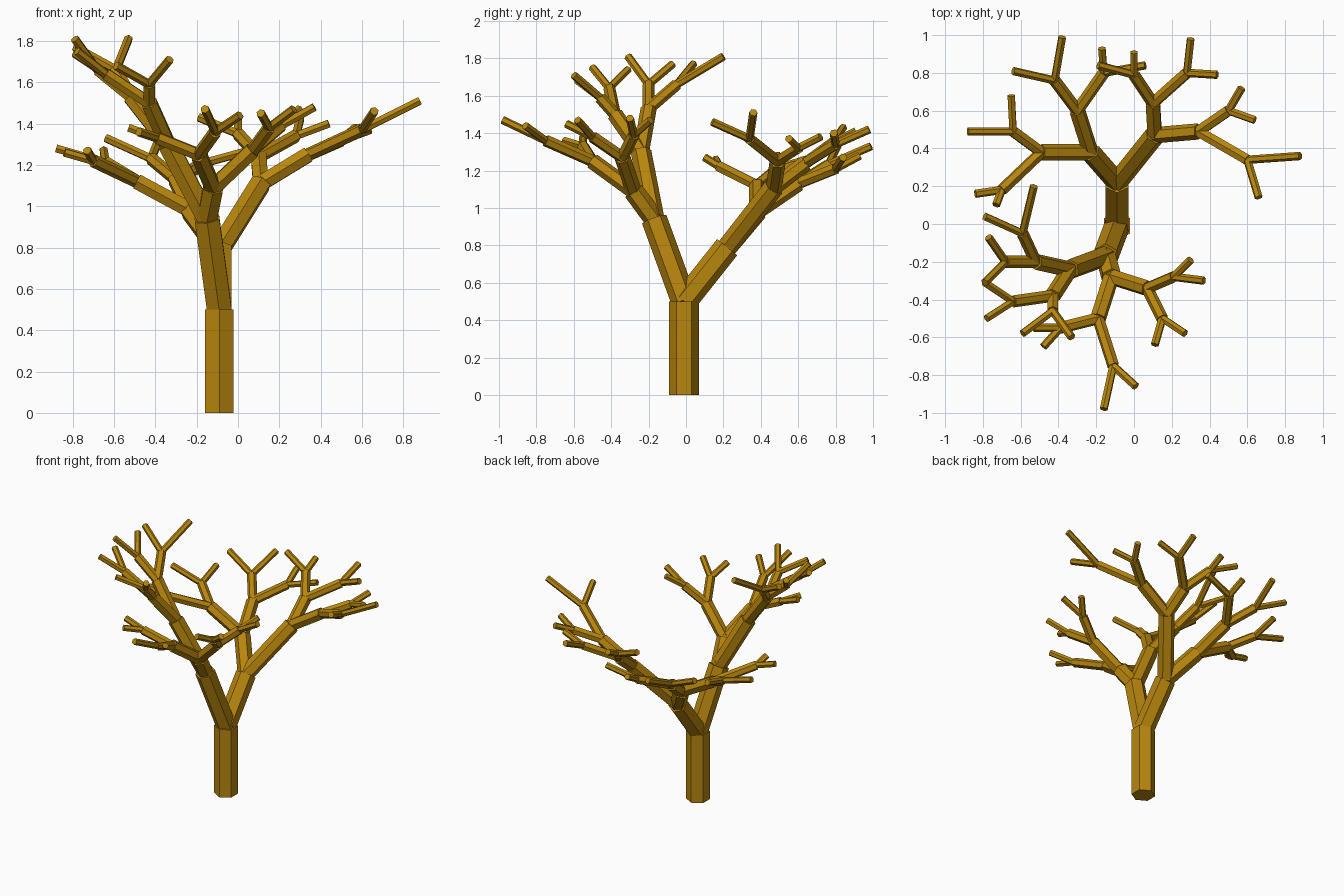
import bpy
import bmesh
from mathutils import Matrix, Vector

default_cube = bpy.data.objects.get("Cube")
if default_cube:
    bpy.data.objects.remove(default_cube, do_unlink=True)

# One flat bark colour
bark = bpy.data.materials.new("ochre_bark")
bark.use_nodes = True
bark.diffuse_color = (0.479, 0.238, 0.004, 1)
shader = bark.node_tree.nodes["Principled BSDF"]
shader.inputs["Base Color"].default_value = bark.diffuse_color
shader.inputs["Roughness"].default_value = 0.9

# Radius of a stem by its fork level, trunk first
RADII = (0.08, 0.069, 0.055, 0.043, 0.032, 0.022)


def stem(x, y, z, *shoots):
    """A stem ending at a point given in hundredths, with its shoots."""
    return Vector((x, y, z)) / 100, shoots


def add_prism(bm, start, end, radius):
    """Six-sided capped prism between two points."""
    axis = end - start
    turn = Vector((0, 0, 1)).rotation_difference(axis).to_matrix().to_4x4()
    bmesh.ops.create_cone(
        bm, cap_ends=True, segments=6, radius1=radius, radius2=radius,
        depth=axis.length, matrix=Matrix.Translation((start + end) / 2) @ turn)


def grow(bm, start, branch, level):
    """Add a stem, then everything that forks from its end."""
    end, shoots = branch
    add_prism(bm, start, end, RADII[level])
    for shoot in shoots:
        grow(bm, end, shoot, level + 1)


def build(name, start, branch, level):
    bm = bmesh.new()
    grow(bm, start, branch, level)
    mesh = bpy.data.meshes.new(name)
    bm.to_mesh(mesh)
    bm.free()
    mesh.materials.append(bark)
    part = bpy.data.objects.new(name, mesh)
    bpy.context.collection.objects.link(part)


# Trunk and the two main boughs
root = Vector((-0.09, -0.01, 0))
trunk = stem(-9, -1, 50)
back_bough = stem(-9, 22, 79)
front_bough = stem(-15, -17, 94)

# Limbs: each forks into branches, then branchlets, then twigs
back_right_limb = stem(
    -23, 38, 98,
    stem(-30, 60, 113,
         stem(-42, 76, 123, stem(-38, 99, 133), stem(-64, 81, 133)),
         stem(-16, 80, 121, stem(-17, 93, 128), stem(6, 84, 127))),
    stem(-49, 38, 112,
         stem(-64, 49, 121, stem(-65, 68, 127), stem(-88, 49, 128)),
         stem(-70, 18, 122, stem(-84, 16, 126), stem(-73, 10, 127))))

back_left_limb = stem(
    11, 47, 111,
    stem(10, 64, 124,
         stem(28, 80, 134, stem(30, 98, 142), stem(44, 79, 140)),
         stem(0, 79, 135, stem(0, 91, 141), stem(-19, 84, 143))),
    stem(34, 49, 125,
         stem(50, 60, 132, stem(57, 72, 138), stem(64, 55, 137)),
         stem(60, 34, 137, stem(88, 36, 151), stem(66, 14, 146))))

front_right_limb = stem(
    -34, -24, 130,
    stem(-52, -20, 153,
         stem(-59, -5, 166, stem(-53, 20, 181), stem(-79, 4, 177)),
         stem(-68, -20, 166, stem(-77, -7, 177), stem(-79, -31, 181))),
    stem(-43, -38, 150,
         stem(-64, -41, 164, stem(-79, -31, 174), stem(-78, -50, 175)),
         stem(-43, -46, 159, stem(-59, -58, 168), stem(-33, -60, 171))))

front_left_limb = stem(
    -12, -28, 109,
    stem(7, -34, 127,
         stem(21, -28, 139, stem(30, -19, 147), stem(37, -30, 148)),
         stem(15, -50, 138, stem(11, -64, 145), stem(27, -58, 147))),
    stem(-19, -50, 125,
         stem(-11, -75, 136, stem(-16, -98, 147), stem(1, -86, 144)),
         stem(-39, -55, 133, stem(-48, -65, 136), stem(-53, -55, 138))))

build("trunk", root, trunk, 0)
build("back_bough", trunk[0], back_bough, 1)
build("front_bough", trunk[0], front_bough, 1)
build("back_right_limb", back_bough[0], back_right_limb, 2)
build("back_left_limb", back_bough[0], back_left_limb, 2)
build("front_right_limb", front_bough[0], front_right_limb, 2)
build("front_left_limb", front_bough[0], front_left_limb, 2)
